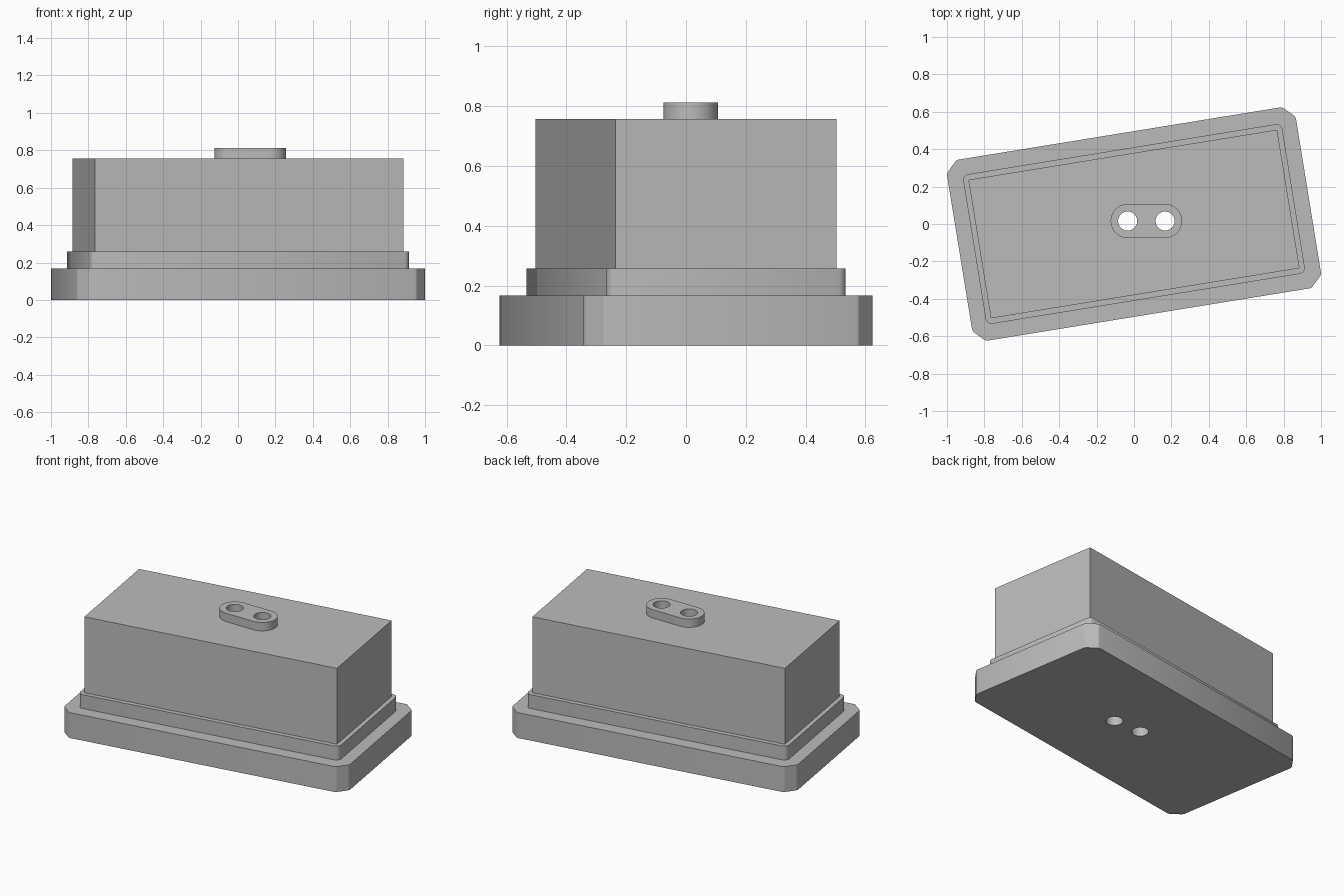
import bpy, bmesh, math
from mathutils import Matrix

if "Cube" in bpy.data.objects:
    bpy.data.objects.remove(bpy.data.objects["Cube"], do_unlink=True)

grey = bpy.data.materials.new("plain grey")
grey.use_nodes = True
colour = (0.5, 0.5, 0.5, 1)
grey.diffuse_color = colour
grey.node_tree.nodes["Principled BSDF"].inputs["Base Color"].default_value = colour

TURN = math.radians(9.22)          # the body sits turned on its plan
HOLES = [(-0.034, 0.016), (0.166, 0.016)]


def prism(name, outline, z0, z1, turn=0.0):
    """Extrude a closed counter-clockwise plan outline from z0 to z1."""
    bm = bmesh.new()
    face = bm.faces.new([bm.verts.new((x, y, z0)) for x, y in outline])
    top = bmesh.ops.extrude_face_region(bm, geom=[face])["geom"]
    bmesh.ops.translate(bm, vec=(0, 0, z1 - z0),
                        verts=[v for v in top if isinstance(v, bmesh.types.BMVert)])
    bmesh.ops.recalc_face_normals(bm, faces=bm.faces)
    bm.transform(Matrix.Rotation(turn, 4, "Z"))
    mesh = bpy.data.meshes.new(name)
    bm.to_mesh(mesh)
    bm.free()
    mesh.materials.append(grey)
    obj = bpy.data.objects.new(name, mesh)
    bpy.context.collection.objects.link(obj)
    return obj


def cut_corner_rect(a, b, corner):
    """Rectangle of half sizes a, b; corner lists insets from the sharp corner."""
    points = []
    for sx, sy in ((1, 1), (-1, 1), (-1, -1), (1, -1)):
        part = [(sx * (a - dx), sy * (b - dy)) for dx, dy in corner]
        points += part if sx * sy > 0 else part[::-1]
    return points


def arc(cx, cy, r, start, end, steps):
    return [(cx + r * math.cos(start + (end - start) * i / steps),
             cy + r * math.sin(start + (end - start) * i / steps))
            for i in range(steps + 1)]


# Stacked body: base with softened cut corners, step with small cuts, sharp block
soft = [(0, 0.072), (0.005, 0.058), (0.058, 0.005), (0.072, 0)]
small = [(0, 0.026), (0.006, 0.013), (0.013, 0.006), (0.026, 0)]
parts = [
    prism("base_plate", cut_corner_rect(0.945, 0.490, soft), 0, 0.167, TURN),
    prism("step", cut_corner_rect(0.864, 0.405, small), 0.167, 0.258, TURN),
    prism("main_block", cut_corner_rect(0.836, 0.375, [(0, 0)]), 0.258, 0.757, TURN),
]

# Rounded boss on top, square to the axes
(lx, ly), (rx, ry) = HOLES
half = math.pi / 2
slot = arc(rx, ry, 0.091, -half, half, 20) + arc(lx, ly, 0.091, half, 3 * half, 20)
parts.append(prism("top_boss", slot, 0.757, 0.812))

# Two round holes through the whole stack
for x, y in HOLES:
    cutter = prism("hole_cutter", arc(x, y, 0.051, 0, 2 * math.pi, 40)[:-1], -0.2, 1.1)
    cutter.hide_render = True
    for obj in parts:
        mod = obj.modifiers.new("hole", "BOOLEAN")
        mod.operation = "DIFFERENCE"
        mod.solver = "EXACT"
        mod.object = cutter
        bpy.context.view_layer.objects.active = obj
        bpy.ops.object.modifier_apply(modifier=mod.name)
    bpy.data.objects.remove(cutter, do_unlink=True)

# Smooth the curved walls, keep the edges crisp
bpy.ops.object.select_all(action="DESELECT")
for obj in parts:
    obj.select_set(True)
bpy.context.view_layer.objects.active = parts[0]
bpy.ops.object.shade_smooth_by_angle(angle=math.radians(25))
